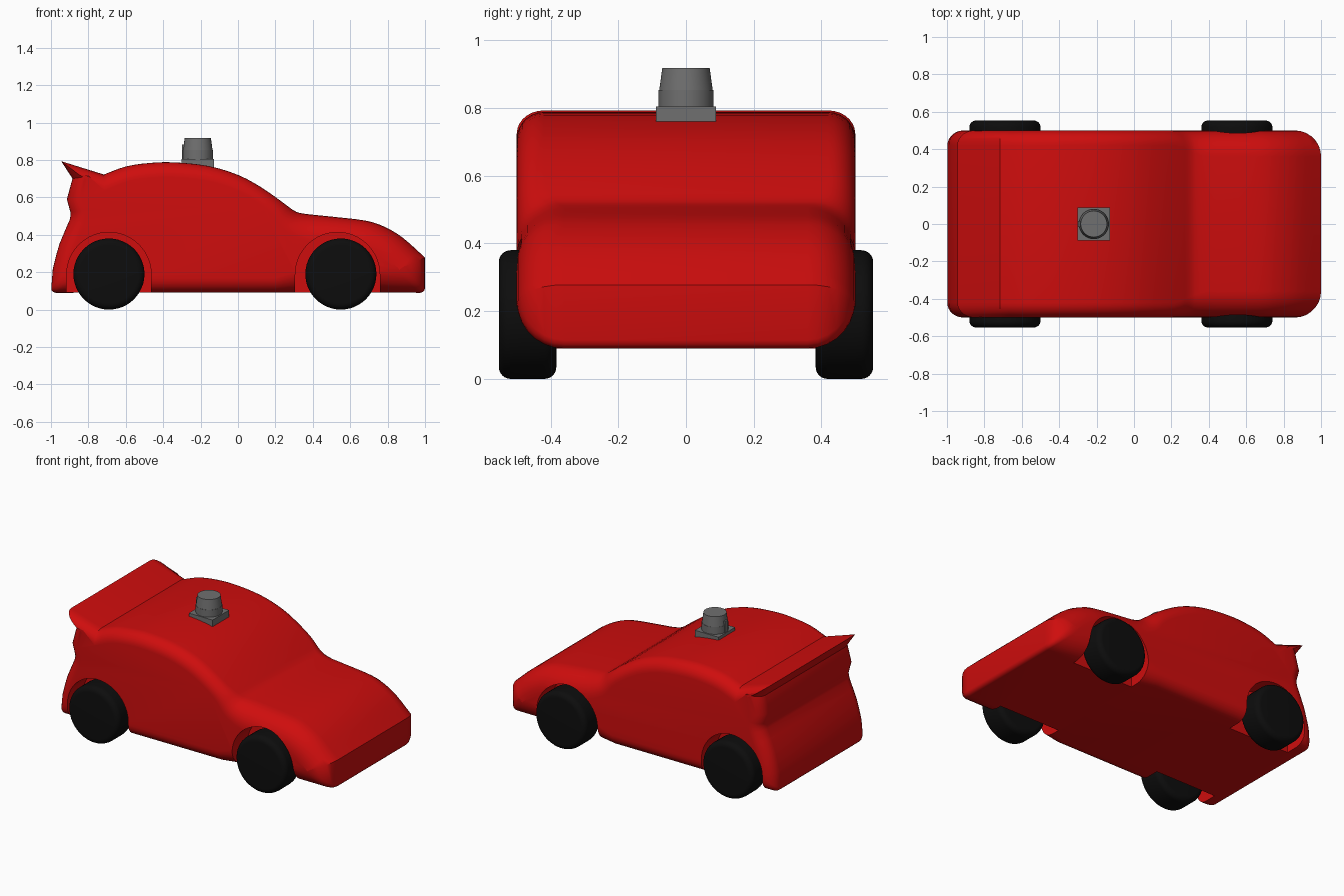
import bpy, bmesh, math
from mathutils import Vector

if "Cube" in bpy.data.objects:
    bpy.data.objects.remove(bpy.data.objects["Cube"])


def material(name, r, g, b):
    m = bpy.data.materials.new(name)
    m.use_nodes = True
    m.diffuse_color = (r, g, b, 1)
    bsdf = m.node_tree.nodes["Principled BSDF"]
    bsdf.inputs["Base Color"].default_value = (r, g, b, 1)
    bsdf.inputs["Roughness"].default_value = 0.6
    return m


RED = material("red paint", 0.62, 0.004, 0.004)
BLACK = material("black rubber", 0.004, 0.004, 0.004)
GREY = material("grey metal", 0.16, 0.16, 0.16)


def make_object(name, bm, mat):
    bmesh.ops.recalc_face_normals(bm, faces=bm.faces)
    mesh = bpy.data.meshes.new(name)
    bm.to_mesh(mesh)
    bm.free()
    obj = bpy.data.objects.new(name, mesh)
    bpy.context.collection.objects.link(obj)
    mesh.materials.append(mat)
    return obj


def activate(obj):
    bpy.ops.object.select_all(action='DESELECT')
    obj.select_set(True)
    bpy.context.view_layer.objects.active = obj


def smooth(obj, degrees=35):
    activate(obj)
    bpy.ops.object.shade_smooth_by_angle(angle=math.radians(degrees))


def spline(points, steps=3):
    """Catmull-Rom curve through the points."""
    p = [Vector(q) for q in points]
    p = [2 * p[0] - p[1]] + p + [2 * p[-1] - p[-2]]
    out = []
    for a, b, c, d in zip(p, p[1:], p[2:], p[3:]):
        for i in range(steps):
            t = i / steps
            out.append(0.5 * (2 * b + (c - a) * t + (2 * a - 5 * b + 4 * c - d) * t * t
                              + (3 * b - a - 3 * c + d) * t ** 3))
    return out + [p[-2]]


def loft(bm, rings):
    """Skin a list of closed vertex rings and cap both ends."""
    n = len(rings[0])
    for a, b in zip(rings, rings[1:]):
        for i in range(n):
            j = (i + 1) % n
            bm.faces.new((a[i], a[j], b[j], b[i]))
    bm.faces.new(rings[0])
    bm.faces.new(rings[-1])


def revolve(name, profile, centre, axis, mat, sides=48):
    """Turn (radius, offset) pairs around the y or z axis."""
    bm = bmesh.new()
    rings = []
    for r, h in profile:
        ring = []
        for k in range(sides):
            a = math.tau * k / sides
            u, v = r * math.cos(a), r * math.sin(a)
            local = Vector((u, h, v)) if axis == 'Y' else Vector((u, v, h))
            ring.append(bm.verts.new(local + Vector(centre)))
        rings.append(ring)
    loft(bm, rings)
    obj = make_object(name, bm, mat)
    smooth(obj)
    return obj


def box(name, centre, size, mat):
    bm = bmesh.new()
    bmesh.ops.create_cube(bm, size=1)
    for v in bm.verts:
        v.co = Vector(centre) + v.co * Vector(size)
    return make_object(name, bm, mat)


# Body side profile: roof and bonnet, underside, tail, spoiler
roof = spline([(-0.717, 0.722), (-0.6, 0.765), (-0.47, 0.784), (-0.34, 0.787), (-0.16, 0.768),
               (0, 0.72), (0.13, 0.65), (0.25, 0.565), (0.3, 0.529), (0.35, 0.513),
               (0.5, 0.497), (0.68, 0.476), (0.78, 0.444), (0.88, 0.385), (1, 0.278)])
underside = [Vector((x, 0.09)) for x in (1, 0.5, 0.4, 0.3, 0.2, -1)]
tail = spline([(-0.99, 0.22), (-0.955, 0.35), (-0.9, 0.48), (-0.896, 0.52)], 2)
spoiler = [Vector(q) for q in ((-0.915, 0.59), (-0.885, 0.7), (-0.945, 0.793))]
profile = roof + underside + tail + spoiler
count = len(profile)


def edge_radius(x):
    t = min(max((x - 0.2) / 0.2, 0), 1)
    return 0.08 + 0.06 * t * t * (3 - 2 * t)


def outward(i):
    """Mitred outward direction at a profile point."""
    normals = []
    for a, b in ((i - 1, i), (i, (i + 1) % count)):
        d = (profile[b] - profile[a]).normalized()
        normals.append(Vector((-d.y, d.x)))
    n = (normals[0] + normals[1]).normalized()
    return n * min(1 / max(n.dot(normals[0]), 0.1), 1.42)


directions = [outward(i) for i in range(count)]
bm = bmesh.new()
rings = []
SEG = 7
stations = [(-1, k) for k in range(SEG, -1, -1)] + [(1, k) for k in range(SEG + 1)]
for side, k in stations:
    a = math.pi / 2 * k / SEG
    ring = []
    for p, n in zip(profile, directions):
        r = edge_radius(p.x)
        q = p - n * r * (1 - math.cos(a))
        ring.append(bm.verts.new((q.x, side * (0.5 - r * (1 - math.sin(a))), q.y)))
    rings.append(ring)
loft(bm, rings)
# Soften the lower nose and tail corners
corners = (len(roof), len(roof) + len(underside) - 1)
edges = [bm.edges.get((a[i], b[i])) for i in corners for a, b in zip(rings, rings[1:])]
bmesh.ops.bevel(bm, geom=edges, offset=0.025, segments=3, profile=0.5, affect='EDGES')
body = make_object("car_body", bm, RED)

# Wheel wells cut into the body
WELL_R = 0.226
for x in (-0.69, 0.532):
    for side in (-1, 1):
        arch = [(x + WELL_R * math.cos(math.pi * k / 32), 0.187 + WELL_R * math.sin(math.pi * k / 32))
                for k in range(33)]
        arch += [(x - WELL_R, -0.1), (x + WELL_R, -0.1)]
        bm = bmesh.new()
        loft(bm, [[bm.verts.new((px, side * y, pz)) for px, pz in arch] for y in (0.34, 0.7)])
        cutter = make_object("well_cutter", bm, RED)
        cutter.hide_render = True
        activate(body)
        cut = body.modifiers.new("well", 'BOOLEAN')
        cut.operation = 'DIFFERENCE'
        cut.solver = 'EXACT'
        cut.object = cutter
        bpy.ops.object.modifier_apply(modifier=cut.name)
        bpy.data.objects.remove(cutter)
smooth(body)

# Wheels with rounded shoulders, and their axle stubs
R, HALF, ROUND = 0.19, 0.085, 0.035
shoulder = [(R - ROUND * (1 - math.cos(a)), HALF - ROUND * (1 - math.sin(a)))
            for a in (math.pi / 2 * k / 6 for k in range(7))]
tyre = [(r, -h) for r, h in reversed(shoulder)] + shoulder
for end, x in (("rear", -0.69), ("front", 0.55)):
    for side, y in (("left", 0.468), ("right", -0.468)):
        name = f"{end}_{side}"
        revolve(name + "_wheel", tyre, (x, y, R), 'Y', BLACK)
        inner = math.copysign(0.36, y)
        revolve(name + "_axle", [(0.05, -0.04), (0.05, 0.04)], (x, inner, R), 'Y', RED, 24)

# Roof fitting: plate, stepped drum and side tab
X = -0.215
box("roof_plate", (X, 0, 0.782), (0.176, 0.176, 0.046), GREY)
revolve("roof_drum", [(0.081, 0.8), (0.081, 0.853)], (X, 0, 0), 'Z', GREY)
revolve("roof_drum_cap", [(0.079, 0.853), (0.07, 0.918)], (X, 0, 0), 'Z', GREY)
box("roof_drum_tab", (X - 0.075, 0, 0.842), (0.02, 0.03, 0.08), GREY)
